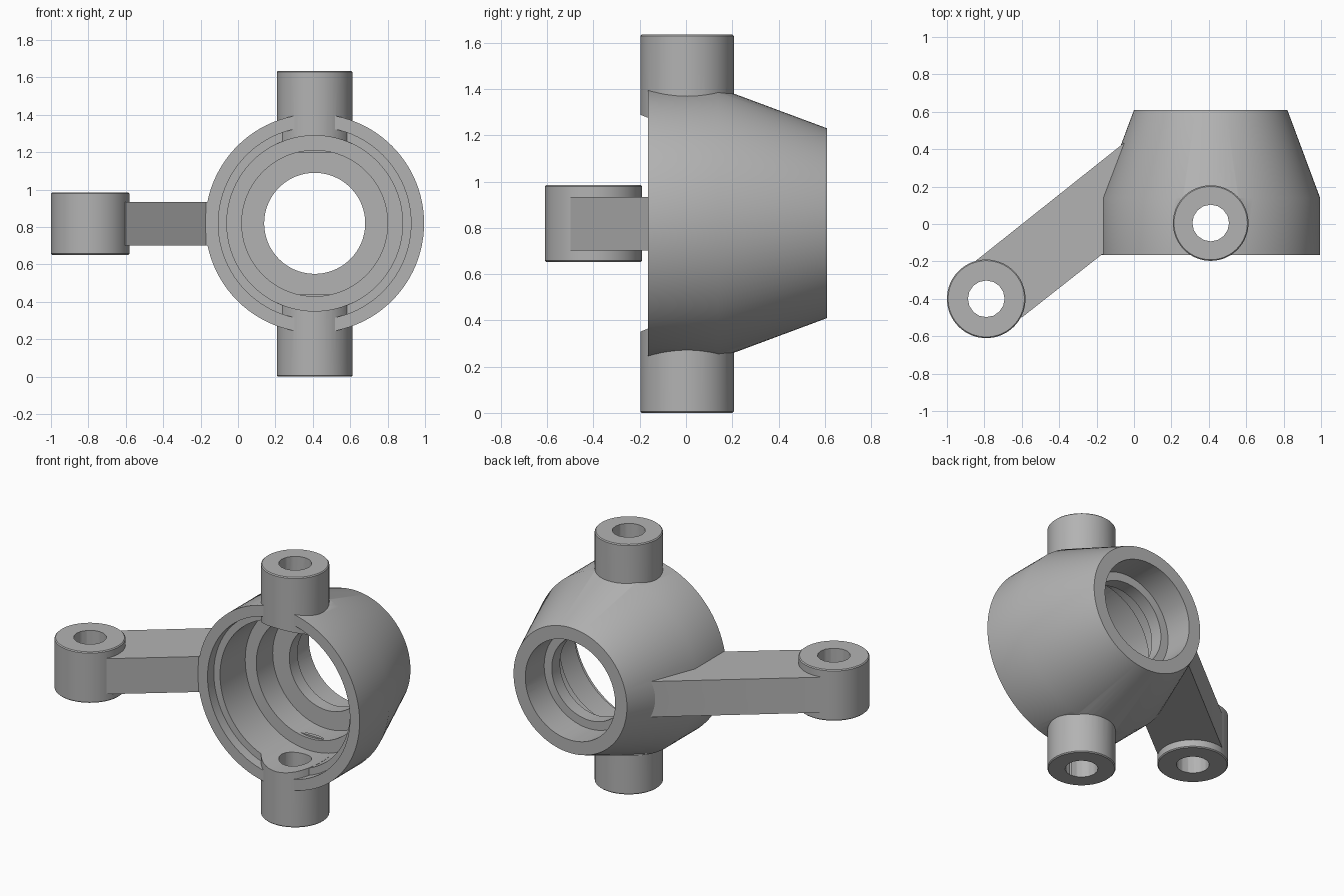
import bpy, bmesh, math

cube = bpy.data.objects.get("Cube")
if cube:
    bpy.data.objects.remove(cube, do_unlink=True)

steel = bpy.data.materials.new("grey_steel")
steel.use_nodes = True
GREY = (0.45, 0.45, 0.45, 1)
steel.diffuse_color = GREY
steel.node_tree.nodes["Principled BSDF"].inputs["Base Color"].default_value = GREY


def finish(name, bm, location):
    bmesh.ops.remove_doubles(bm, verts=bm.verts, dist=1e-5)
    bmesh.ops.recalc_face_normals(bm, faces=bm.faces)
    mesh = bpy.data.meshes.new(name)
    bm.to_mesh(mesh)
    bm.free()
    mesh.materials.append(steel)
    obj = bpy.data.objects.new(name, mesh)
    obj.location = location
    bpy.context.collection.objects.link(obj)
    return obj


def lathe(name, profile, axis, location, segments):
    """Revolve (radius, height) points around the y or z axis."""
    bm = bmesh.new()
    rings = []
    for i in range(segments):
        t = math.tau * i / segments
        c, s = math.cos(t), math.sin(t)
        rings.append([bm.verts.new((r * c, h, r * s) if axis == "y" else (r * c, r * s, h))
                      for r, h in profile])
    for i in range(segments):
        a, b = rings[i], rings[(i + 1) % segments]
        for j in range(len(profile) - 1):
            quad = [a[j], b[j], b[j + 1], a[j + 1]]
            if profile[j][0] == 0:
                quad = [a[j], b[j + 1], a[j + 1]]
            elif profile[j + 1][0] == 0:
                quad = [a[j], b[j], a[j + 1]]
            bm.faces.new(quad)
    return finish(name, bm, location)


def pin(name, radius, low, high, xy, segments=64, chamfer=0.006):
    profile = [(0, low), (radius - chamfer, low), (radius, low + chamfer),
               (radius, high - chamfer), (radius - chamfer, high), (0, high)]
    return lathe(name, profile, "z", (*xy, 0), segments)


def combine(target, other, operation):
    """Apply a boolean and remove the helper."""
    mod = target.modifiers.new(operation, "BOOLEAN")
    mod.operation, mod.object, mod.solver = operation, other, "EXACT"
    bpy.context.view_layer.objects.active = target
    bpy.ops.object.modifier_apply(modifier=mod.name)
    bpy.data.objects.remove(other, do_unlink=True)


HUB = (0.41, 0, 0.82)
POST = (0.41, 0.005)
EYE = (-0.79, -0.4)

# Hub housing: short cylinder tapering to the back
knuckle = lathe("knuckle_housing",
                [(0, -0.165), (0.585, -0.165), (0.585, 0.14), (0.41, 0.61), (0, 0.61)],
                "y", HUB, 96)

# Steering arm, a slanted bar running into the housing wall
bm = bmesh.new()
outline = [(-0.85, -0.2), (-0.6, -0.5), (-0.172, -0.163), (0, -0.163), (0.05, 0.4), (-0.03, 0.452)]
base = bm.faces.new([bm.verts.new((x, y, 0.702)) for x, y in outline])
top = bmesh.ops.extrude_face_region(bm, geom=[base])
bmesh.ops.translate(bm, vec=(0, 0, 0.232),
                    verts=[v for v in top["geom"] if isinstance(v, bmesh.types.BMVert)])
combine(knuckle, finish("steering_arm", bm, (0, 0, 0)), "UNION")
combine(knuckle, pin("arm_eye", 0.21, 0.652, 0.985, EYE), "UNION")

# Stepped bearing bore
bore = [(0, -0.3), (0.515, -0.3), (0.515, -0.1), (0.47, -0.1), (0.47, 0.16), (0.39, 0.16),
        (0.39, 0.33), (0.27, 0.33), (0.27, 0.415), (0.325, 0.415), (0.325, 0.7), (0, 0.7)]
combine(knuckle, lathe("bore_cutter", bore, "y", HUB, 96), "DIFFERENCE")

# Upper and lower pivot posts, trimmed to the bore
for name, low, high in (("upper_post", 1.15, 1.635), ("lower_post", 0, 0.49)):
    post = pin(name, 0.202, low, high, POST)
    trim = lathe("post_trim", [(0, -0.3), (0.469, -0.3), (0.469, 0.18), (0, 0.18)], "y", HUB, 96)
    combine(post, trim, "DIFFERENCE")
    # Drop the leftover behind the trim, inside the bearing seat
    bm = bmesh.new()
    bm.from_mesh(post.data)
    cut_z = 1.2 if low > 1 else 0.44
    bmesh.ops.bisect_plane(bm, geom=bm.verts[:] + bm.edges[:] + bm.faces[:], plane_co=(0, 0, cut_z),
                           plane_no=(0, 0, -1 if low > 1 else 1), clear_outer=True)
    bmesh.ops.holes_fill(bm, edges=[e for e in bm.edges if e.is_boundary])
    bmesh.ops.recalc_face_normals(bm, faces=bm.faces)
    bm.to_mesh(post.data)
    bm.free()
    combine(knuckle, post, "UNION")

# Pivot and arm-eye through holes
for xy in (POST, EYE):
    combine(knuckle, pin("hole_cutter", 0.098, -0.2, 1.9, xy, 16), "DIFFERENCE")

# Smooth curved walls with crisp edges
bpy.ops.object.select_all(action="DESELECT")
knuckle.select_set(True)
bpy.context.view_layer.objects.active = knuckle
bpy.ops.object.shade_smooth_by_angle(angle=math.radians(25))
